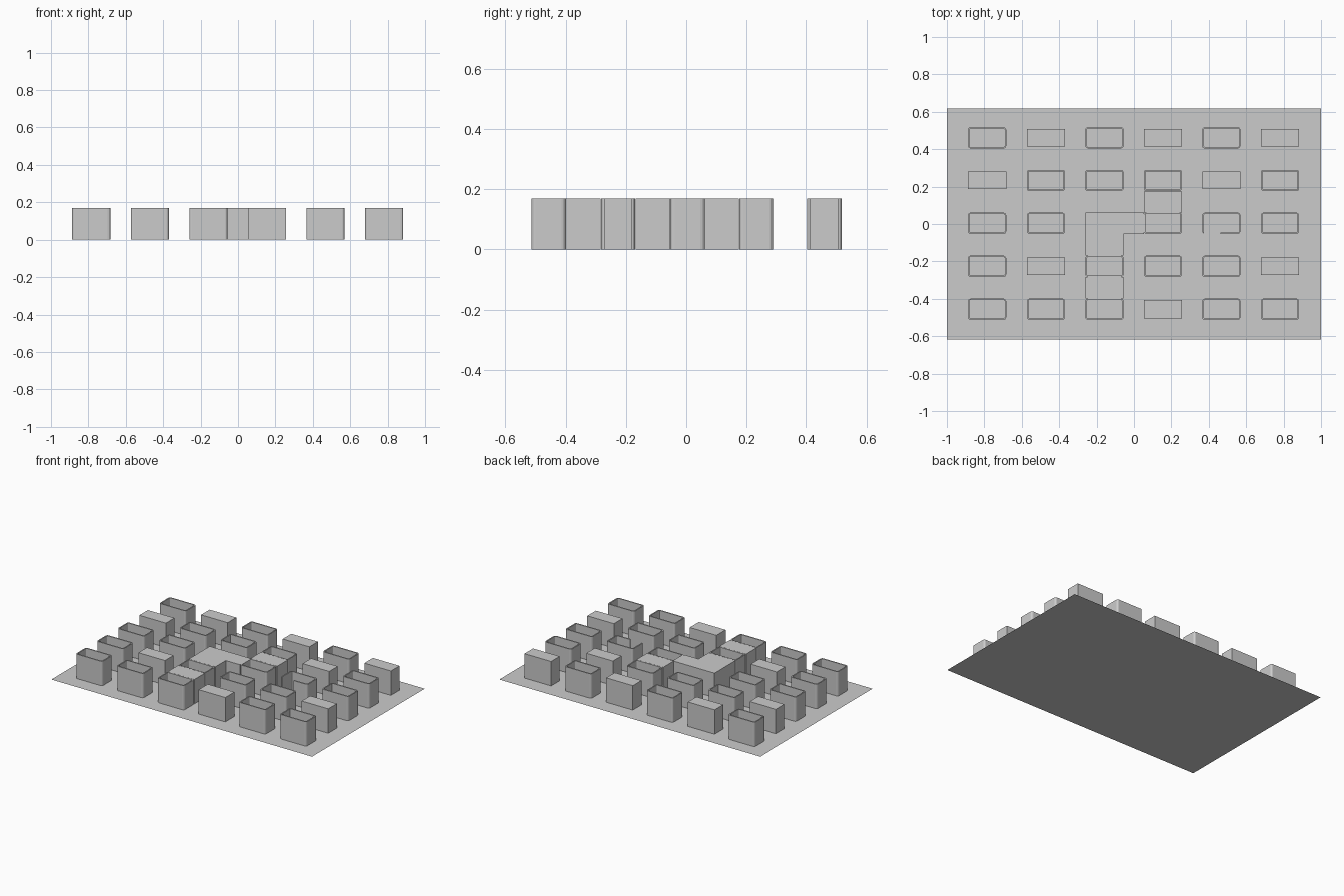
import bpy, bmesh, math

if "Cube" in bpy.data.objects:
    bpy.data.objects.remove(bpy.data.objects["Cube"])

H = 0.169            # room height
HX, HY = 0.102, 0.057  # half size of a room
T = 0.008            # wall thickness
R = 0.014            # corner radius
COLS = [-0.785, -0.471, -0.158, 0.155, 0.467, 0.781]
ROWS = [0.461, 0.233, 0.004, -0.226, -0.456]
# o = open-topped room, b = solid block, . = covered by the corner hall
PLAN = ["obobob",
        "booobo",
        "oo.ooo",
        "oboo" "ob",
        "ooo" "boo"]


def finish(name, bm, loc=(0, 0, 0)):
    bmesh.ops.recalc_face_normals(bm, faces=bm.faces)
    me = bpy.data.meshes.new(name)
    bm.to_mesh(me)
    bm.free()
    ob = bpy.data.objects.new(name, me)
    ob.location = loc
    bpy.context.collection.objects.link(ob)
    return ob


def prism(name, pts, h=H):
    bm = bmesh.new()
    f = bm.faces.new([bm.verts.new((x, y, 0)) for x, y in pts])
    if h:
        ext = bmesh.ops.extrude_face_region(bm, geom=[f], use_keep_orig=True)
        vs = [v for v in ext["geom"] if isinstance(v, bmesh.types.BMVert)]
        bmesh.ops.translate(bm, verts=vs, vec=(0, 0, h))
    return finish(name, bm)


def rect(x0, x1, y0, y1):
    return [(x0, y0), (x1, y0), (x1, y1), (x0, y1)]


def rounded(hx, hy, r, seg=3):
    pts = []
    for i, (sx, sy) in enumerate([(1, 1), (-1, 1), (-1, -1), (1, -1)]):
        for k in range(seg + 1):
            a = math.pi / 2 * (i + k / seg)
            pts.append((sx * (hx - r) + r * math.cos(a), sy * (hy - r) + r * math.sin(a)))
    return pts


def room(name, x, y):
    bm = bmesh.new()
    outer, inner = rounded(HX, HY, R), rounded(HX - T, HY - T, R - T)
    rings = [[bm.verts.new((px, py, z)) for px, py in pts]
             for pts, z in ((outer, 0), (outer, H), (inner, H), (inner, 0))]
    n = len(outer)
    for a in range(4):
        p, q = rings[a], rings[(a + 1) % 4]
        for i in range(n):
            j = (i + 1) % n
            bm.faces.new((p[i], p[j], q[j], q[i]))
    return finish(name, bm, (x, y, 0))


# Base sheet
prism("floor", rect(-1, 1, -0.617, 0.617), 0)

# Grid of rooms and blocks
for r, line in enumerate(PLAN):
    for c, kind in enumerate(line):
        x, y = COLS[c], ROWS[r]
        if kind == "o":
            ob = room(f"room_{r}_{c}", x, y)
            if (r, c) == (2, 4):
                # Room with an open doorway in its front wall
                cut = prism("doorway_cutter", rect(x - HX + T, x - 0.004, y - 0.09, y - HY + T + 0.003), 0.4)
                cut.location.z = -0.1
                cut.hide_render = True
                cut.hide_viewport = True
                m = ob.modifiers.new("doorway", "BOOLEAN")
                m.operation = "DIFFERENCE"
                m.object = cut
        elif kind == "b":
            hy = 0.047 if (r, c) != (4, 3) else 0.05
            prism(f"block_{r}_{c}", rect(x - HX, x + HX, y - hy, y + hy))

# Linking blocks between rooms
prism("link_back", rect(0.053, 0.257, 0.062, 0.175))
prism("link_front", rect(-0.26, -0.056, -0.398, -0.284))

# L-shaped corner hall
prism("corner_hall", [(-0.26, -0.168), (-0.056, -0.168), (-0.056, -0.054),
                      (0.053, -0.054), (0.053, 0.062), (-0.26, 0.062)])
